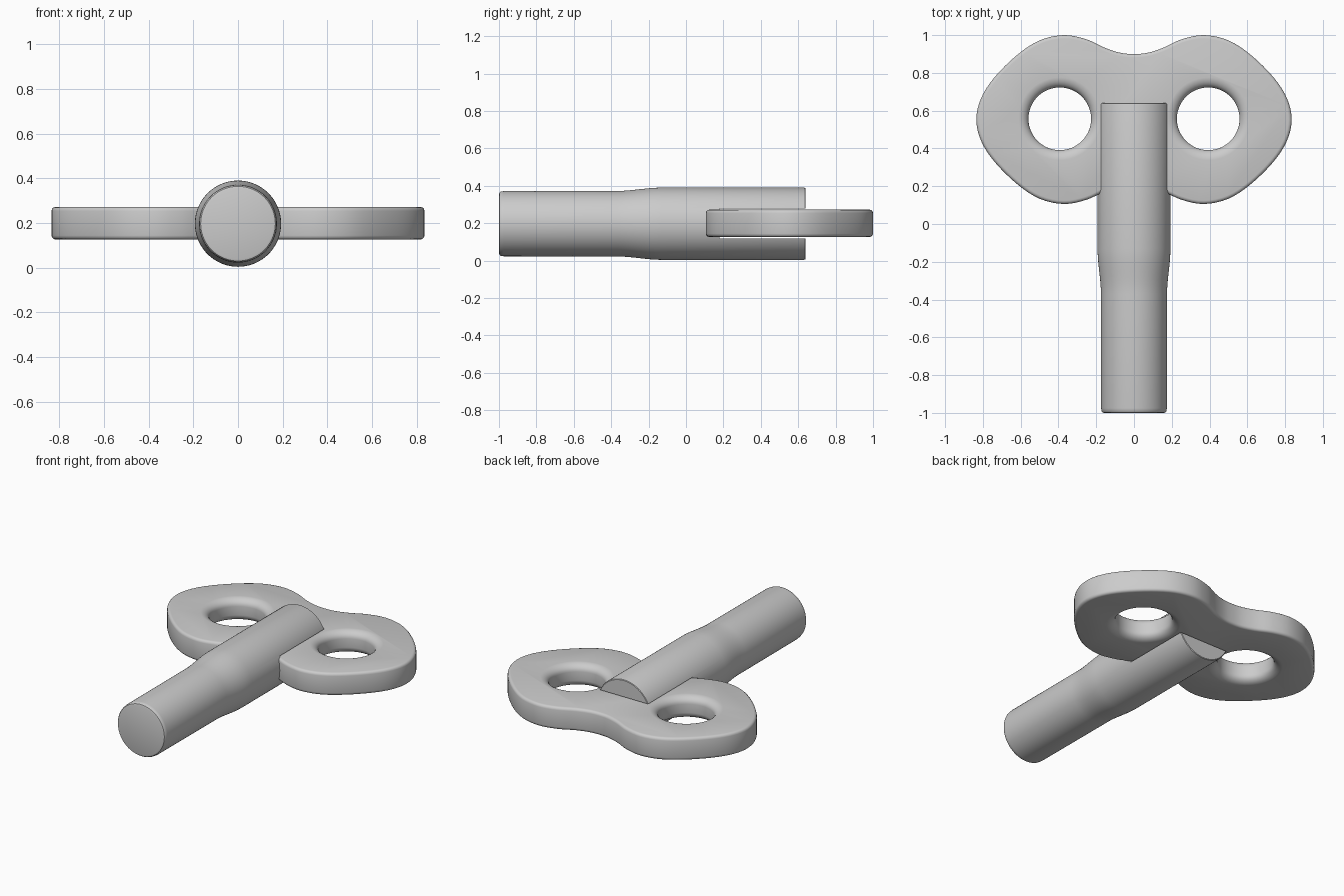
import bpy, bmesh, math
from mathutils import Vector

if "Cube" in bpy.data.objects:
    bpy.data.objects.remove(bpy.data.objects["Cube"])

ZC = 0.197      # height of the key's axis
YC = 0.553      # middle of the bow


def make_object(name, bm):
    bmesh.ops.recalc_face_normals(bm, faces=bm.faces)
    mesh = bpy.data.meshes.new(name)
    bm.to_mesh(mesh)
    bm.free()
    obj = bpy.data.objects.new(name, mesh)
    bpy.context.collection.objects.link(obj)
    return obj


def lathe(name, profile, axis, centre, steps=64):
    """Closed solid of revolution from (radius, position along axis) pairs."""
    bm = bmesh.new()
    rings = []
    for r, t in profile:
        ring = []
        for i in range(steps):
            a = 2 * math.pi * i / steps
            u, v = r * math.cos(a), r * math.sin(a)
            p = (u, t, v) if axis == 'Y' else (u, v, t)
            ring.append(bm.verts.new(Vector(p) + Vector(centre)))
        rings.append(ring)
    for a, b in zip(rings, rings[1:]):
        for i in range(steps):
            j = (i + 1) % steps
            bm.faces.new((a[i], a[j], b[j], b[i]))
    bm.faces.new(rings[0])
    bm.faces.new(rings[-1])
    return make_object(name, bm)


def cut(obj, cutter):
    cutter.hide_render = True
    mod = obj.modifiers.new("cut", 'BOOLEAN')
    mod.operation = 'DIFFERENCE'
    mod.solver = 'EXACT'
    mod.object = cutter
    bpy.context.view_layer.objects.active = obj
    bpy.ops.object.modifier_apply(modifier=mod.name)
    bpy.data.objects.remove(cutter, do_unlink=True)


def smooth(obj, angle=35):
    bpy.ops.object.select_all(action='DESELECT')
    obj.select_set(True)
    bpy.context.view_layer.objects.active = obj
    bpy.ops.object.shade_smooth_by_angle(angle=math.radians(angle))


def closed_spline(pts, sub=4):
    out, n = [], len(pts)
    for i in range(n):
        p0, p1, p2, p3 = (Vector(pts[(i + k) % n]) for k in (-1, 0, 1, 2))
        for s in range(sub):
            t = s / sub
            out.append(0.5 * (2 * p1 + (p2 - p0) * t
                              + (2 * p0 - 5 * p1 + 4 * p2 - p3) * t * t
                              + (3 * p1 - p0 - 3 * p2 + p3) * t ** 3))
    return out


# Shaft: thin front, soft step up to the thicker rear
profile = [(0.158, -1.0), (0.167, -0.997), (0.172, -0.99), (0.174, -0.975)]
for i in range(11):
    t = i / 10
    profile.append((0.175 + 0.018 * t * t * (3 - 2 * t), -0.37 + 0.24 * t))
profile += [(0.193, 0.63), (0.191, 0.637), (0.187, 0.64)]
shaft = lathe("shaft", profile, 'Y', (0, 0, ZC), 96)

# Slot in the shaft that holds the bow
bm = bmesh.new()
bmesh.ops.create_cube(bm, size=1)
bmesh.ops.scale(bm, vec=(0.6, 0.6, 0.16), verts=bm.verts)
bmesh.ops.translate(bm, vec=(0, 0.48, ZC + 0.001), verts=bm.verts)
cut(shaft, make_object("slot_cutter", bm))
smooth(shaft)

# Bow: one quarter of the outline, mirrored both ways
quarter = [(0, .347), (.07, .353), (.15, .378), (.25, .424), (.37, .447),
           (.5, .419), (.62, .341), (.74, .222), (.81, .112), (.835, 0)]
right = quarter + [(x, -y) for x, y in reversed(quarter[:-1])]
outline = right + [(-x, y) for x, y in reversed(right[1:-1])]
bm = bmesh.new()
base = bm.faces.new([bm.verts.new((p.x, YC + p.y, ZC - 0.071))
                     for p in closed_spline(outline)])
ext = bmesh.ops.extrude_face_region(bm, geom=[base], use_keep_orig=True)
bmesh.ops.translate(bm, vec=(0, 0, 0.146),
                    verts=[g for g in ext['geom'] if isinstance(g, bmesh.types.BMVert)])
bmesh.ops.recalc_face_normals(bm, faces=bm.faces)
rim = [e for e in bm.edges
       if abs(e.verts[0].co.z - e.verts[1].co.z) < 1e-5]
bmesh.ops.bevel(bm, geom=rim, offset=0.018, segments=3, profile=0.5, affect='EDGES')
bow = make_object("bow", bm)

# Finger holes with rounded, flared rims
half = []
for i in range(7):
    a = math.pi / 2 * i / 6
    half.append((0.166 + 0.058 * (1 - math.cos(a)), 0.028 + 0.0455 * math.sin(a)))
half.append((0.228, 0.1))
hole = [(r, -z) for r, z in reversed(half)] + half
for side in (-1, 1):
    cut(bow, lathe("hole_cutter", hole, 'Z', (side * 0.393, 0.557, ZC + 0.002), 48))
smooth(bow)
